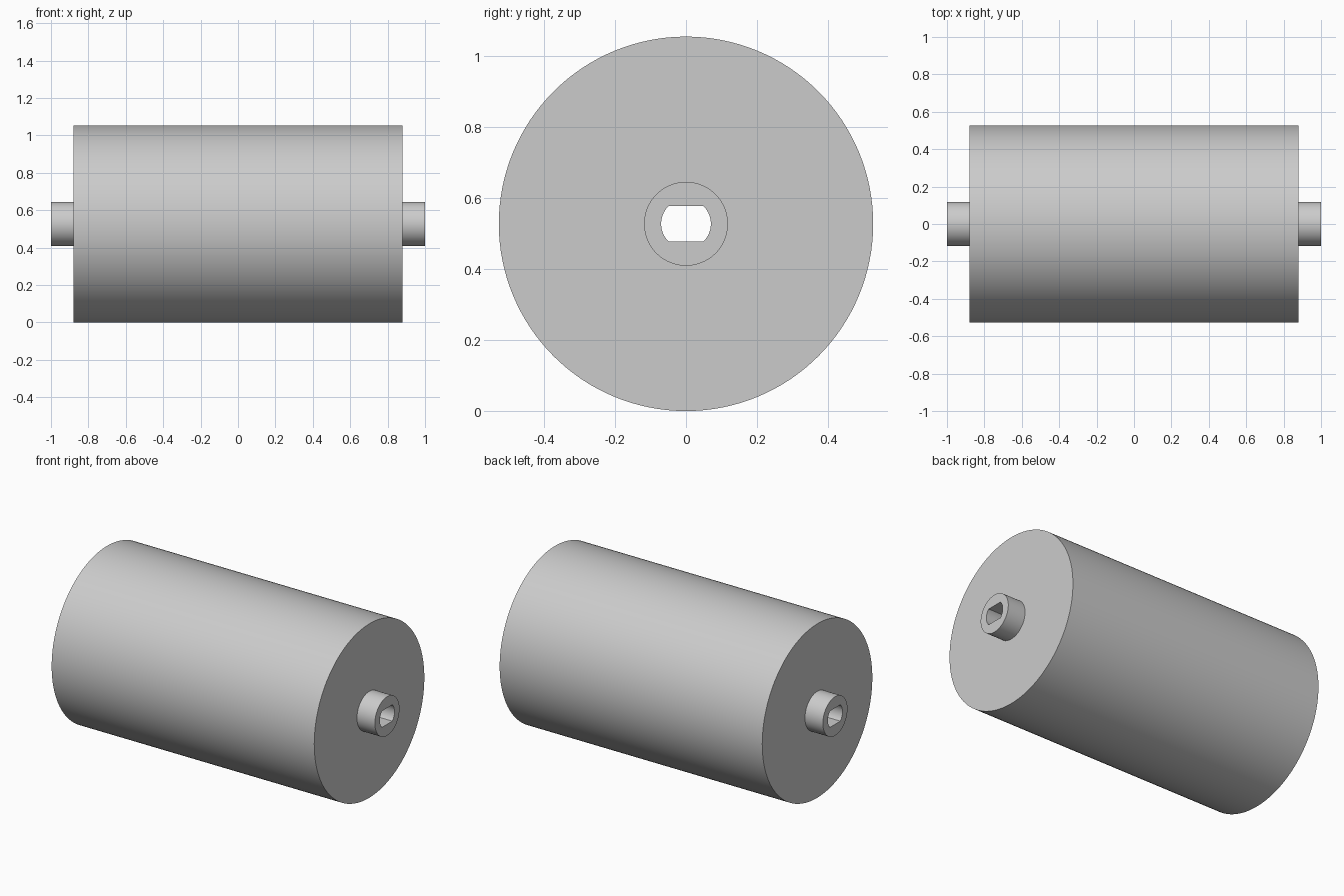
import bpy
import bmesh
from math import sin, cos, pi, radians

cube = bpy.data.objects.get("Cube")
if cube:
    bpy.data.objects.remove(cube, do_unlink=True)

SIDES = 128            # multiple of 8, so the bore corners land on vertices
DRUM_R, HUB_R, BORE_R = 0.527, 0.118, 0.07
DRUM_X, HUB_X = 0.88, 1.0
FLAT = BORE_R * sin(pi / 4)   # half height of the double-flat bore

grey = bpy.data.materials.new("light grey")
grey.use_nodes = True
colour = (0.6, 0.6, 0.6, 1)
grey.diffuse_color = colour
grey.node_tree.nodes["Principled BSDF"].inputs["Base Color"].default_value = colour


def ring(bm, x, radius, flat=None):
    """Circle of vertices around the x axis, optionally cut flat above and below."""
    verts = []
    for i in range(SIDES):
        a = 2 * pi * i / SIDES
        y, z = radius * cos(a), radius * sin(a)
        if flat:
            z = max(-flat, min(flat, z))
        verts.append(bm.verts.new((x, y, z + DRUM_R)))
    return verts


# Roller: drum, stub hubs at both ends and a keyed bore right through
bm = bmesh.new()
half = [(DRUM_X, DRUM_R, None), (DRUM_X, HUB_R, None),
        (HUB_X, HUB_R, None), (HUB_X, BORE_R, FLAT)]
sections = half + [(-x, r, f) for x, r, f in reversed(half)]
rings = [ring(bm, *s) for s in sections]
for k, a in enumerate(rings):
    b = rings[(k + 1) % len(rings)]
    for i in range(SIDES):
        j = (i + 1) % SIDES
        bm.faces.new((a[i], a[j], b[j], b[i]))
bmesh.ops.recalc_face_normals(bm, faces=bm.faces)

mesh = bpy.data.meshes.new("roller")
bm.to_mesh(mesh)
bm.free()
mesh.materials.append(grey)
roller = bpy.data.objects.new("roller", mesh)
bpy.context.collection.objects.link(roller)

bpy.ops.object.select_all(action='DESELECT')
roller.select_set(True)
bpy.context.view_layer.objects.active = roller
bpy.ops.object.shade_smooth_by_angle(angle=radians(30))
